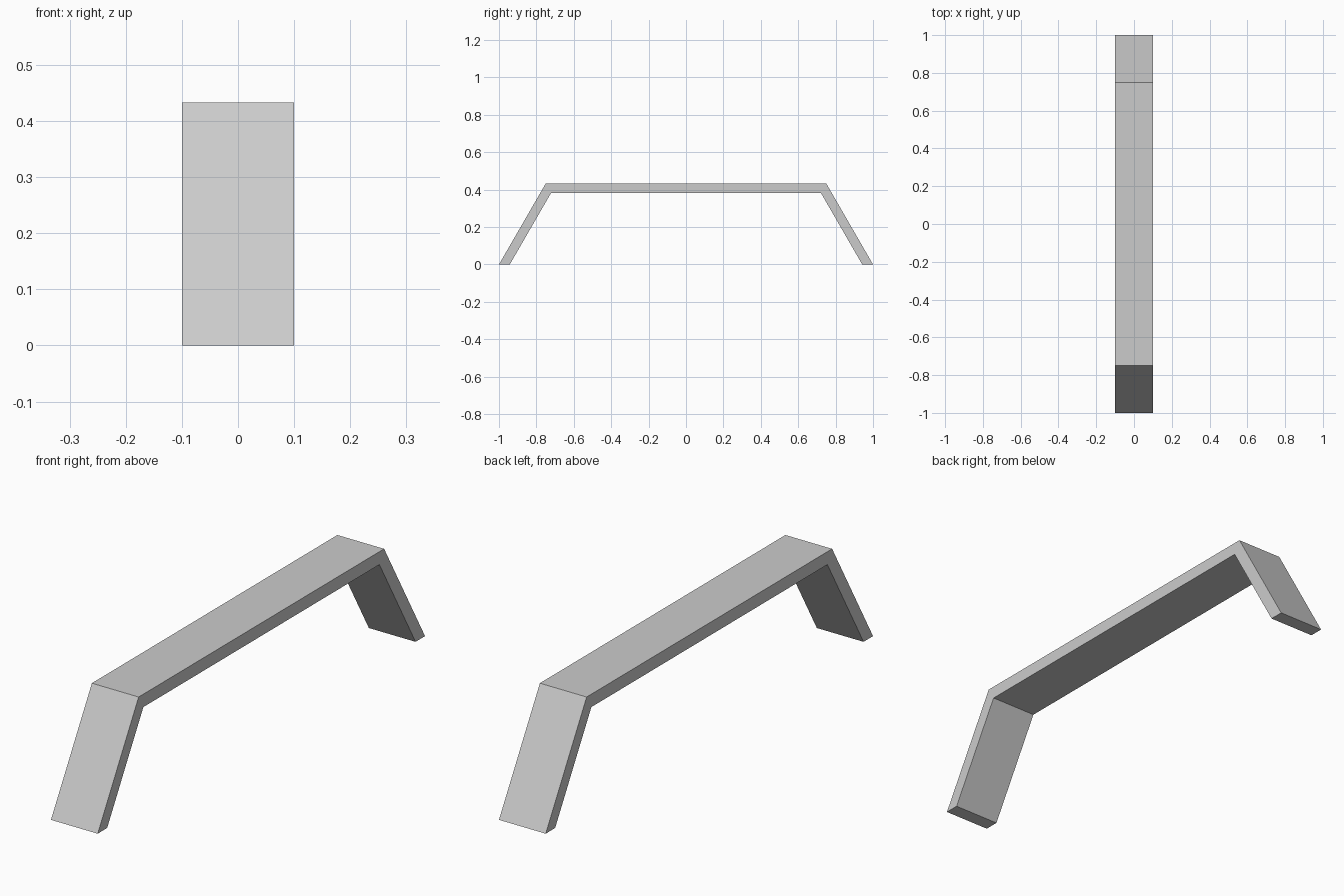
import bpy
import bmesh
import math

default = bpy.data.objects.get("Cube")
if default:
    bpy.data.objects.remove(default, do_unlink=True)

# Single grey finish
grey = bpy.data.materials.new("light grey")
grey.use_nodes = True
colour = (0.6, 0.6, 0.6, 1)
grey.diffuse_color = colour
grey.node_tree.nodes["Principled BSDF"].inputs["Base Color"].default_value = colour

# Bar dimensions: legs splay at 60 degrees, mitred into a flat top
WIDTH, THICK, REACH, TOP = 0.2, 0.05, 1.0, 0.433
slope = math.tan(math.radians(60))
foot = REACH - THICK / math.sin(math.radians(60))
under = TOP - THICK

# Half profile, from outer foot to inner foot, mirrored across y
outer = [(REACH, 0), (REACH - TOP / slope, TOP)]
inner = [(foot - under / slope, under), (foot, 0)]


def mirrored(points):
    return [(-y, z) for y, z in reversed(points)]


profile = outer + mirrored(outer) + mirrored(inner) + inner

# Extrude the profile across the width
bm = bmesh.new()
face = bm.faces.new([bm.verts.new((-WIDTH / 2, y, z)) for y, z in profile])
side = bmesh.ops.extrude_face_region(bm, geom=[face])
moved = [v for v in side["geom"] if isinstance(v, bmesh.types.BMVert)]
bmesh.ops.translate(bm, verts=moved, vec=(WIDTH, 0, 0))
bmesh.ops.recalc_face_normals(bm, faces=bm.faces)

mesh = bpy.data.meshes.new("handle_bar")
bm.to_mesh(mesh)
bm.free()
mesh.materials.append(grey)
bpy.context.collection.objects.link(bpy.data.objects.new("handle_bar", mesh))
